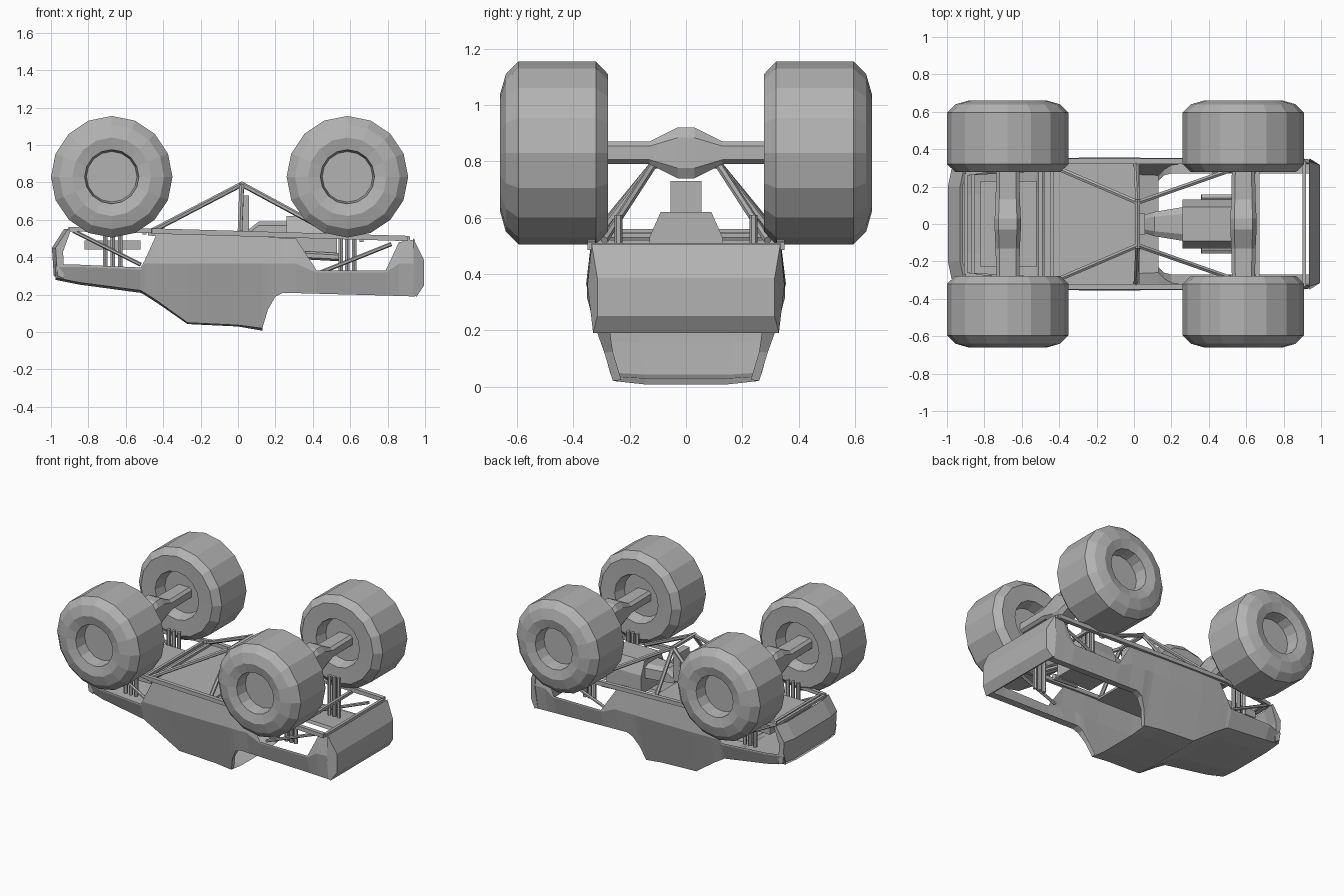
import bpy, bmesh, math
from mathutils import Vector

if "Cube" in bpy.data.objects:
    bpy.data.objects.remove(bpy.data.objects["Cube"])

GREY = bpy.data.materials.new("grey")
GREY.diffuse_color = (0.45, 0.45, 0.45, 1)
GREY.use_nodes = True
GREY.node_tree.nodes["Principled BSDF"].inputs["Base Color"].default_value = GREY.diffuse_color


def make(name, verts, faces, merge=True):
    me = bpy.data.meshes.new(name)
    bm = bmesh.new()
    vs = [bm.verts.new(v) for v in verts]
    for f in faces:
        bm.faces.new([vs[i] for i in f])
    if merge:
        bmesh.ops.remove_doubles(bm, verts=bm.verts, dist=1e-5)
    bmesh.ops.recalc_face_normals(bm, faces=bm.faces)
    bm.to_mesh(me)
    bm.free()
    me.materials.append(GREY)
    ob = bpy.data.objects.new(name, me)
    bpy.context.collection.objects.link(ob)
    return ob


def loft(name, rings, caps=True):
    """Skin closed rings of equal length."""
    n = len(rings[0])
    verts = [v for r in rings for v in r]
    faces = [(k * n + i, k * n + (i + 1) % n, (k + 1) * n + (i + 1) % n, (k + 1) * n + i)
             for k in range(len(rings) - 1) for i in range(n)]
    if caps:
        faces += [tuple(range(n)), tuple(range(len(verts) - n, len(verts)))]
    return make(name, verts, faces)


def box(name, x0, x1, y0, y1, z0, z1):
    return loft(name, [[(x, y0, z0), (x, y1, z0), (x, y1, z1), (x, y0, z1)] for x in (x0, x1)])


def bar(name, a, b, r=0.012, n=6):
    """Straight tube between two points."""
    a, b = Vector(a), Vector(b)
    q = (b - a).to_track_quat('Z', 'Y')
    ring = [q @ Vector((r * math.cos(t), r * math.sin(t), 0))
            for t in (2 * math.pi * (i + .5) / n for i in range(n))]
    return loft(name, [[a + p for p in ring], [b + p for p in ring]])


def prism(name, profile, w):
    """Side profile extruded across y."""
    return loft(name, [[(x, s * w, z) for x, z in profile] for s in (-1, 1)])


def wheel(name, cx, s):
    # lathe profile (radius, distance from centre line)
    prof = [(.135, .56), (.145, .645), (.21, .66), (.28, .64), (.325, .595),
            (.325, .32), (.28, .277), (.17, .28), (.15, .36)]
    n = 16
    loft(name, [[(cx + r * math.sin(2 * math.pi * i / n), s * y,
                  .83 + r * math.cos(2 * math.pi * i / n)) for i in range(n)]
                for r, y in prof])


# wheels and axles
for end, cx in (("front", -.675), ("rear", .585)):
    for side, s in (("left", 1), ("right", -1)):
        wheel(f"{end}_{side}_wheel", cx, s)
    rings = []
    for y, hx, lo, hi in ((-.38, .06, .79, .87), (-.13, .065, .79, .87), (-.03, .07, .74, .92),
                          (.03, .07, .74, .92), (.13, .065, .79, .87), (.38, .06, .79, .87)):
        m = (hi - lo) * .2
        rings.append([(cx - hx, y, lo + m), (cx - hx * .7, y, lo), (cx + hx * .7, y, lo),
                      (cx + hx, y, lo + m), (cx + hx, y, hi - m), (cx + hx * .7, y, hi),
                      (cx - hx * .7, y, hi), (cx - hx, y, hi - m)])
    loft(f"{end}_axle", rings)

# body shell: x, rim height, belt half width, shoulder half width, shoulder height, centre height
stations = [
    (-.975, .36, .29, .275, .29, .275), (-.85, .36, .33, .29, .265, .25),
    (-.52, .345, .345, .31, .222, .205), (-.50, .38, .347, .31, .21, .195),
    (-.43, .535, .35, .30, .165, .15), (-.27, .53, .355, .27, .05, .04),
    (0, .515, .355, .265, .037, .027), (.13, .51, .352, .26, .02, .003)]
bed = [(.13, .51, .352, .26, .02), (.16, .507, .352, .29, .12), (.20, .505, .352, .315, .19),
       (.24, .503, .352, .32, .21), (.31, .50, .352, .32, .208), (.42, .33, .352, .32, .205),
       (.79, .33, .352, .32, .195), (.86, .48, .352, .32, .193), (.945, .495, .345, .32, .19)]


def side(x, top, wb, ws, zs):
    belt = min(.365, top - .012)
    return [(x, wb - .02 if top > .4 else wb, top), (x, wb, belt), (x, ws, zs)]


def strip(name, rows):
    n = len(rows[0])
    make(name, [v for r in rows for v in r],
         [(k * n + i, k * n + i + 1, k * n + n + i + 1, k * n + n + i)
          for k in range(len(rows) - 1) for i in range(n - 1)])


def flip(p):
    return (p[0], -p[1], p[2])


rows = []
for x, top, wb, ws, zs, zc in stations:
    half = side(x, top, wb, ws, zs) + [(x, ws * .55, zc + (zs - zc) * .25)]
    rows.append(half + [flip(p) for p in reversed(half)])
strip("cab_and_hood", rows)

# open bed walls with an inward lip
for nm, s in (("left", 1), ("right", -1)):
    rows = []
    for x, top, wb, ws, zs in bed:
        r = side(x, top, wb, ws, zs) + [(x, min(ws, .27) if x > .18 else ws - .03, zs + .004)]
        rows.append([(p[0], s * p[1], p[2]) for p in r])
    strip(f"{nm}_bed_wall", rows)

# tailgate: full width at the bed, tapering to the outer face
loft("tailgate", [[(x, s * w, z) for x, w, z in (
    (.935, .335, .505), (.995, .315, .385), (.995, .315, .25), (.955, .33, .19),
    (.935, .325, .2), (.94, .35, .36))] for s in (-1, 1)])

# nose panel
loft("nose_panel", [[(x + d, y, z) for x, z in (
    (-.93, .55), (-.995, .45), (-.985, .30), (-.95, .285), (-.955, .43), (-.915, .54))]
    for y, d in ((-.295, .02), (-.2, 0), (.2, 0), (.295, .02))])

# chassis
loft("floor_plate", [[(x, y, z), (x, -y, z), (x, -y, z - .015), (x, y, z - .015)]
                     for x, y, z in ((-.48, .33, .53), (.03, .33, .52))])
box("engine_bay_tray", -.82, -.52, -.23, .23, .44, .49)
for nm, s in (("left", 1), ("right", -1)):
    bar(f"{nm}_frame_rail", (-.90, s * .27, .55), (-.46, s * .335, .54), .017, 4)
    bar(f"{nm}_long_rail", (-.46, s * .335, .54), (.91, s * .335, .5), .02, 4)
    # truss bars meeting above the floor
    apex = (.02, s * .115, .79)
    bar(f"{nm}_front_truss", (-.46, s * .32, .54), apex, .014)
    bar(f"{nm}_rear_truss", (.52, s * .29, .52), apex, .014)
    bar(f"{nm}_middle_truss", (.01, s * .325, .52), apex, .014)
    # fender and bed braces
    bar(f"{nm}_front_brace", (-.88, s * .27, .54), (-.52, s * .29, .36), .011)
    bar(f"{nm}_rear_brace", (.42, s * .28, .31), (.82, s * .29, .47), .011)
    # shock absorbers
    for i in (-1, 0, 1):
        bar(f"{nm}_front_shock", (-.67 + i * .04, s * .24, .33), (-.67 + i * .04, s * .24, .60), .014)
        bar(f"{nm}_rear_shock", (.585 + i * .036, s * .24, .33), (.585 + i * .036, s * .24, .61), .014)
    # exhaust headers
    bar(f"{nm}_header", (.36, s * .14, .41), (.55, s * .14, .40), .022)

for x, w, z in ((-.90, .27, .55), (-.86, .27, .54), (-.50, .33, .53), (-.44, .33, .535),
                (.66, .33, .49), (.91, .335, .5)):
    bar("cross_member", (x, -w, z), (x, w, z), .014, 4)
bar("truss_cross_bar", (.02, -.13, .79), (.02, .13, .79), .015)

# engine, gearbox and transfer post
loft("engine_block", [[(x, -.13, .40), (x, .13, .40), (x, .13, .53), (x, .09, .62),
                       (x, -.09, .62), (x, -.13, .53)] for x in (.26, .53)])
loft("gearbox", [[(x, -w, .5), (x, w, .5), (x, w, h - .02), (x, w * .6, h),
                  (x, -w * .6, h), (x, -w, h - .02)]
                 for x, w, h in ((.06, .05, .55), (.11, .065, .59), (.26, .09, .59))])
box("transfer_post", .01, .06, -.055, .055, .52, .73)
